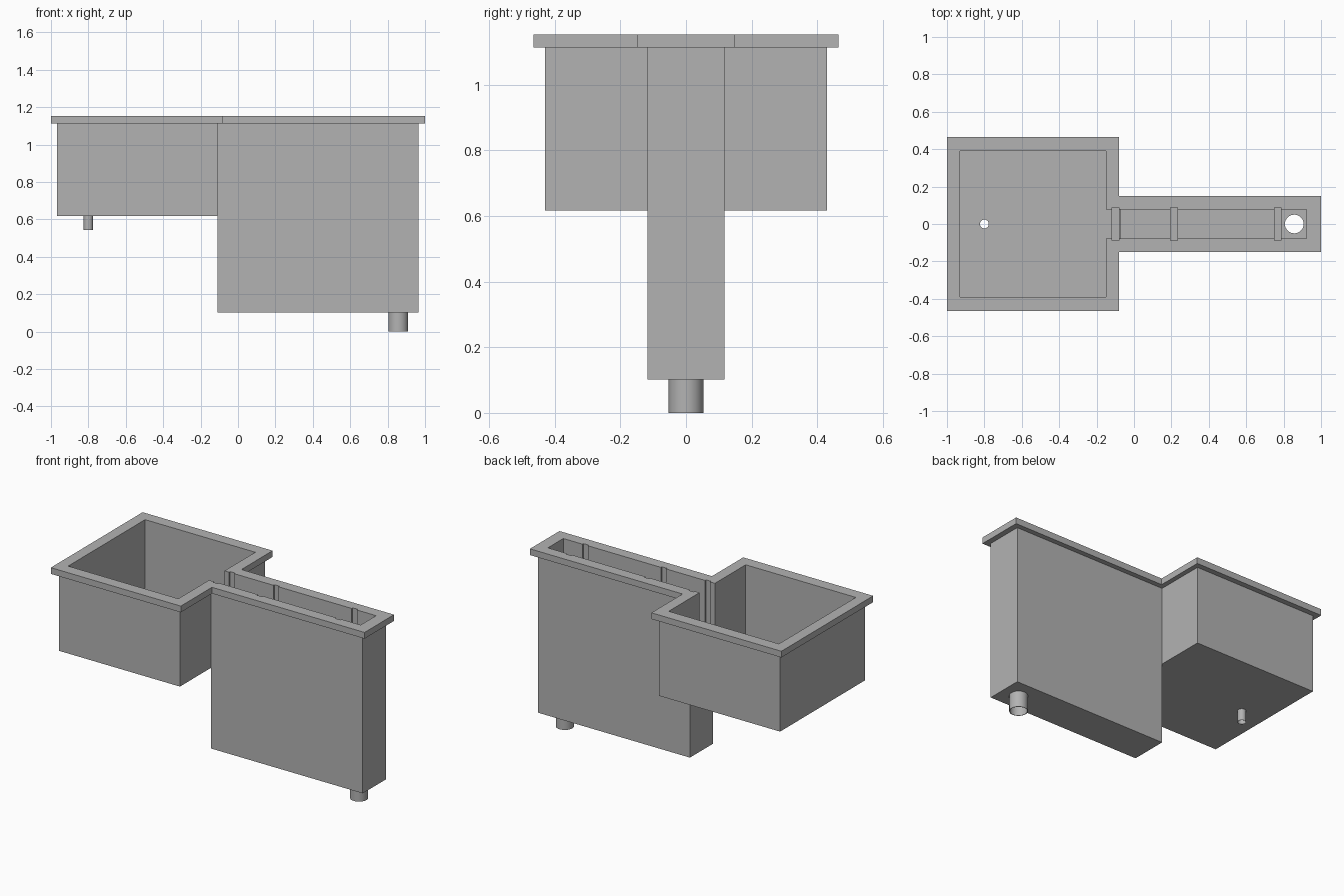
import bpy
import bmesh
import math

cube = bpy.data.objects.get("Cube")
if cube:
    bpy.data.objects.remove(cube, do_unlink=True)

grey = bpy.data.materials.new("plain grey")
grey.use_nodes = True
colour = (0.45, 0.45, 0.45, 1)
grey.diffuse_color = colour
grey.node_tree.nodes["Principled BSDF"].inputs["Base Color"].default_value = colour

# Main levels
TOP, RIM_BASE = 1.153, 1.113
BOX_BASE, CHANNEL_BASE = 0.617, 0.102
WALL = 0.04
ABOVE = TOP + 0.1


def make_object(name, bm):
    bmesh.ops.recalc_face_normals(bm, faces=bm.faces)
    mesh = bpy.data.meshes.new(name)
    bm.to_mesh(mesh)
    bm.free()
    mesh.materials.append(grey)
    obj = bpy.data.objects.new(name, mesh)
    bpy.context.collection.objects.link(obj)
    return obj


def prism(name, outline, z0, z1):
    bm = bmesh.new()
    face = bm.faces.new([bm.verts.new((x, y, z0)) for x, y in outline])
    side = bmesh.ops.extrude_face_region(bm, geom=[face])
    moved = [v for v in side["geom"] if isinstance(v, bmesh.types.BMVert)]
    bmesh.ops.translate(bm, verts=moved, vec=(0, 0, z1 - z0))
    return make_object(name, bm)


def block(name, x0, x1, half, z0, z1):
    return prism(name, [(x0, -half), (x1, -half), (x1, half), (x0, half)], z0, z1)


def circle(x, r, n=32):
    return [(x + r * math.cos(math.tau * i / n), r * math.sin(math.tau * i / n))
            for i in range(n)]


def combine(target, tool, operation):
    tool.hide_render = True
    mod = target.modifiers.new(operation.lower(), 'BOOLEAN')
    mod.operation = operation
    mod.solver = 'EXACT'
    mod.object = tool
    bpy.context.view_layer.objects.active = target
    bpy.ops.object.modifier_apply(modifier=mod.name)
    bpy.data.objects.remove(tool, do_unlink=True)


# Outer body: wide shallow box, narrow deep channel and overhanging rim
tank = block("tank_body", -0.967, -0.11, 0.43, BOX_BASE, TOP - 0.02)
combine(tank, block("channel", -0.11, 0.965, 0.1175, CHANNEL_BASE, TOP - 0.02), 'UNION')
half_rim = [(-1, 0.464), (-0.08, 0.464), (-0.08, 0.149), (1, 0.149)]
rim = half_rim + [(x, -y) for x, y in reversed(half_rim)]
combine(tank, prism("rim", rim, RIM_BASE, TOP), 'UNION')

# Hollow interiors, with the box floor running up to the channel drop
box_floor, channel_floor = BOX_BASE + WALL, CHANNEL_BASE + WALL
for x0, x1, half, z in [(-0.93, -0.15, 0.389, box_floor),
                        (-0.2, 0.923, 0.078, box_floor),
                        (-0.07, 0.923, 0.078, channel_floor)]:
    combine(tank, block("hollow", x0, x1, half, z, ABOVE), 'DIFFERENCE')

# Gate grooves in the channel walls and floor
for x, floor in [(-0.099, box_floor), (0.214, channel_floor), (0.768, channel_floor)]:
    combine(tank, block("groove", x - 0.018, x + 0.018, 0.088, floor - 0.01, ABOVE),
            'DIFFERENCE')

# Drain pipes with open bores through the floors
for name, x, r, bore, z0, z1 in [
        ("inlet_pipe", -0.8, 0.025, 0.0235, 0.543, BOX_BASE),
        ("outlet_pipe", 0.857, 0.053, 0.05, 0, CHANNEL_BASE)]:
    combine(tank, prism("bore", circle(x, bore), z0, z1 + 0.1), 'DIFFERENCE')
    pipe = prism(name, circle(x, r), z0, z1)
    combine(pipe, prism("bore", circle(x, bore), z0 - 0.1, z1 + 0.1), 'DIFFERENCE')

# Crisp edges, round pipes
bpy.ops.object.select_all(action='DESELECT')
for obj in bpy.context.collection.objects:
    if obj.name in {"tank_body", "inlet_pipe", "outlet_pipe"}:
        obj.select_set(True)
        bpy.context.view_layer.objects.active = obj
bpy.ops.object.shade_smooth_by_angle(angle=math.radians(30))
